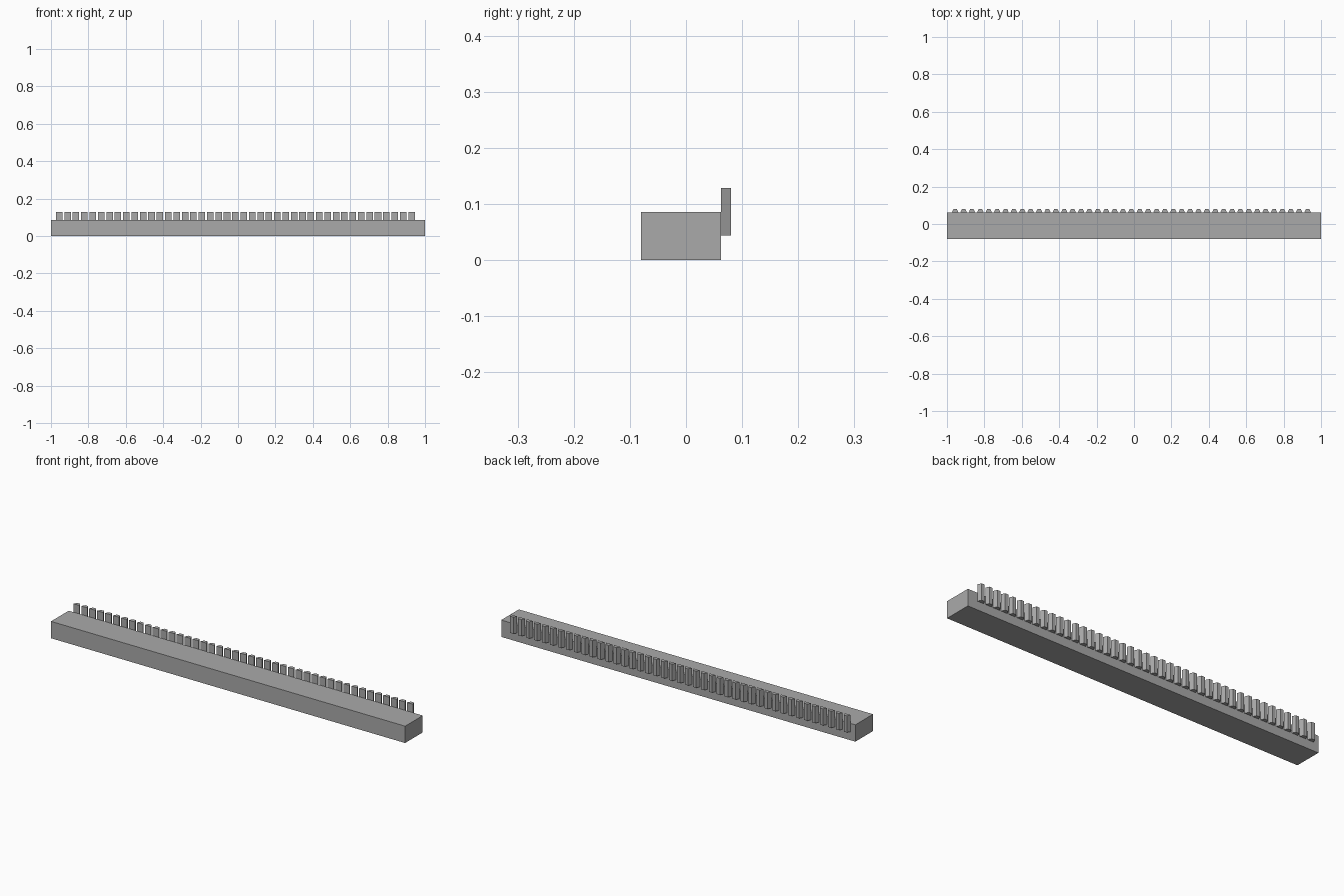
import bpy
import bmesh

cube = bpy.data.objects.get("Cube")
if cube:
    bpy.data.objects.remove(cube, do_unlink=True)

grey = bpy.data.materials.new("plain grey")
grey.use_nodes = True
colour = (0.4, 0.4, 0.4, 1)
grey.diffuse_color = colour
grey.node_tree.nodes["Principled BSDF"].inputs["Base Color"].default_value = colour


def prism(name, outline, z0, z1):
    """Extrude a flat outline from z0 up to z1."""
    bm = bmesh.new()
    face = bm.faces.new([bm.verts.new((x, y, z0)) for x, y in outline])
    up = bmesh.ops.extrude_face_region(bm, geom=[face])["geom"]
    bmesh.ops.translate(bm, vec=(0, 0, z1 - z0),
                        verts=[v for v in up if isinstance(v, bmesh.types.BMVert)])
    bmesh.ops.recalc_face_normals(bm, faces=bm.faces)
    mesh = bpy.data.meshes.new(name)
    bm.to_mesh(mesh)
    bm.free()
    mesh.materials.append(grey)
    obj = bpy.data.objects.new(name, mesh)
    bpy.context.collection.objects.link(obj)
    return obj


# Long rectangular bar
FRONT, BACK = -0.08, 0.062
prism("bar", [(-1, FRONT), (1, FRONT), (1, BACK), (-1, BACK)], 0, 0.086)

# Row of faceted pegs along the back of the bar
COUNT, FIRST, LAST = 43, -0.956, 0.928
HALF, DEPTH = 0.0175, 0.018
peg = prism("back_pegs", [(-HALF, BACK), (HALF, BACK),
                          (HALF / 2, BACK + DEPTH), (-HALF / 2, BACK + DEPTH)],
            0.044, 0.129)
peg.location.x = FIRST
row = peg.modifiers.new("row", 'ARRAY')
row.count = COUNT
row.use_relative_offset = False
row.use_constant_offset = True
row.constant_offset_displace = ((LAST - FIRST) / (COUNT - 1), 0, 0)
